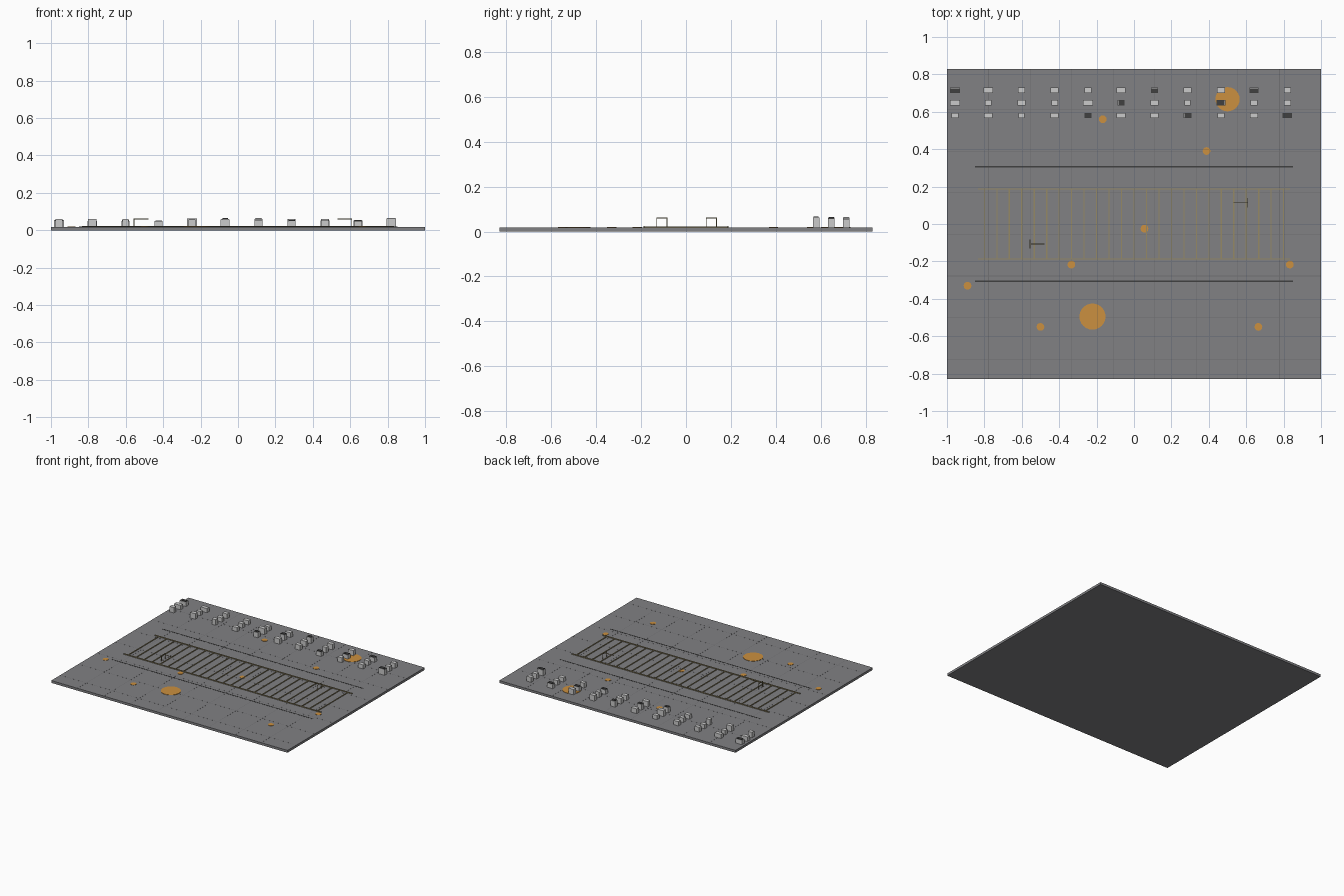
import bpy, bmesh, random
from mathutils import Matrix

if "Cube" in bpy.data.objects:
    bpy.data.objects.remove(bpy.data.objects["Cube"])

random.seed(4)
TOP = 0.018  # upper face of the slab


def material(name, rgb):
    m = bpy.data.materials.new(name)
    m.diffuse_color = (*rgb, 1)
    m.use_nodes = True
    m.node_tree.nodes["Principled BSDF"].inputs["Base Color"].default_value = m.diffuse_color
    return m


ORANGE = material("orange", (0.6, 0.28, 0.05))
OLIVE = material("olive", (0.3, 0.25, 0.13))
DARK = material("dark_grey", (0.05, 0.05, 0.05))
CONCRETE = material("slab_grey", (0.22, 0.22, 0.23))
JOINT = material("joint_grey", (0.16, 0.16, 0.17))


def boxes(name, items, mat=None):
    """One object from boxes given as (x0, x1, y0, y1, z0, z1)."""
    bm = bmesh.new()
    for x0, x1, y0, y1, z0, z1 in items:
        m = Matrix.Translation(((x0 + x1) / 2, (y0 + y1) / 2, (z0 + z1) / 2))
        m = m @ Matrix.Diagonal((x1 - x0, y1 - y0, z1 - z0, 1))
        bmesh.ops.create_cube(bm, size=1, matrix=m)
    return finish(name, bm, mat)


def finish(name, bm, mat):
    me = bpy.data.meshes.new(name)
    bm.to_mesh(me)
    bm.free()
    ob = bpy.data.objects.new(name, me)
    bpy.context.collection.objects.link(ob)
    if mat:
        me.materials.append(mat)
    return ob


def discs(name, items, height, mat, sides):
    bm = bmesh.new()
    for x, y, r in items:
        bmesh.ops.create_cone(bm, cap_ends=True, segments=sides, radius1=r, radius2=r,
                              depth=height, matrix=Matrix.Translation((x, y, TOP + height / 2)))
    return finish(name, bm, mat)


# Ground slab with its joint grid
boxes("ground_slab", [(-1, 1, -0.83, 0.83, 0, TOP)], CONCRETE)
step = 2 / 9
joints = [(x - 0.0015, x + 0.0015, -0.83, 0.83, TOP - 0.001, TOP + 0.0003)
          for x in (-1 + step * i for i in range(1, 9))]
joints += [(-1, 1, y - 0.0015, y + 0.0015, TOP - 0.001, TOP + 0.0003)
           for y in (0.833 - step * i for i in range(1, 8))]
boxes("slab_joints", joints, JOINT)

# Dark strips on either side of the central grating
boxes("side_strips", [(-0.85, 0.85, y - 0.004, y + 0.004, TOP - 0.001, TOP + 0.001)
                      for y in (-0.305, 0.305)], DARK)

# Raised grating: two long rails and crossbars
grate = [(-0.835, 0.835, y - 0.003, y + 0.003, TOP, TOP + 0.006) for y in (-0.187, 0.187)]
grate += [(i / 15 - 0.003, i / 15 + 0.003, -0.187, 0.187, TOP, TOP + 0.005)
          for i in range(-12, 13)]
boxes("central_grating", grate, OLIVE)

# Two hoop frames with an arm reaching inwards, rotated copies of each other
t = 0.0018
for side, name in ((-1, "left_hoop"), (1, "right_hoop")):
    x, y = (-0.556, -0.107) if side < 0 else (0.609, 0.113)
    bars = [(x - t, x + t, y + d - t, y + d + t, TOP, 0.062) for d in (-0.023, 0.023)]
    bars.append((x - t, x + t, y - 0.023, y + 0.023, 0.0585, 0.062))
    ends = sorted((x, x - side * 0.078))
    bars.append((ends[0], ends[1], y - t, y + t, 0.0585, 0.062))
    boxes(name, bars, OLIVE)

# Rows of crates at the back: widths in hundredths, minus means a dark cap
rows = {
    0.714: [-5.2, 5.3, 3.8, 4.3, 3.8, 4.8, -3.7, 4.3, 4.3, -4.8, 3.8],
    0.648: [5.3, 3.3, 4.2, 3.6, 5.2, -3.7, 4.3, 3.2, -4.7, 3.7, 3.7],
    0.580: [3.5, 4.3, 3.2, 4.3, -3.7, 4.8, 4.2, -4.2, 3.7, 4.2, -5.2],
}
crates, caps = [], []
for y, widths in rows.items():
    for i, w in enumerate(widths):
        x, hw, hd = -0.957 + i * 0.1777, abs(w) / 200, 0.0145
        z = TOP + random.uniform(0.03, 0.045)
        crates.append((x - hw, x + hw, y - hd, y + hd, TOP, z))
        if w < 0:
            caps.append((x - hw + 0.003, x + hw - 0.003, y - hd + 0.003, y + hd - 0.003,
                         z, z + 0.004))
boxes("crates", crates)
boxes("crate_caps", caps, DARK)

# Orange patches: two large, eight small
discs("large_discs", [(-0.222, -0.495, 0.07), (0.5, 0.667, 0.065)], 0.0025, ORANGE, 24)
discs("small_discs", [(x, y, 0.021) for x, y in (
    (-0.167, 0.56), (0.388, 0.39), (0.056, -0.025), (-0.335, -0.217),
    (-0.89, -0.33), (0.833, -0.217), (-0.5, -0.55), (0.665, -0.55))], 0.0025, ORANGE, 12)
